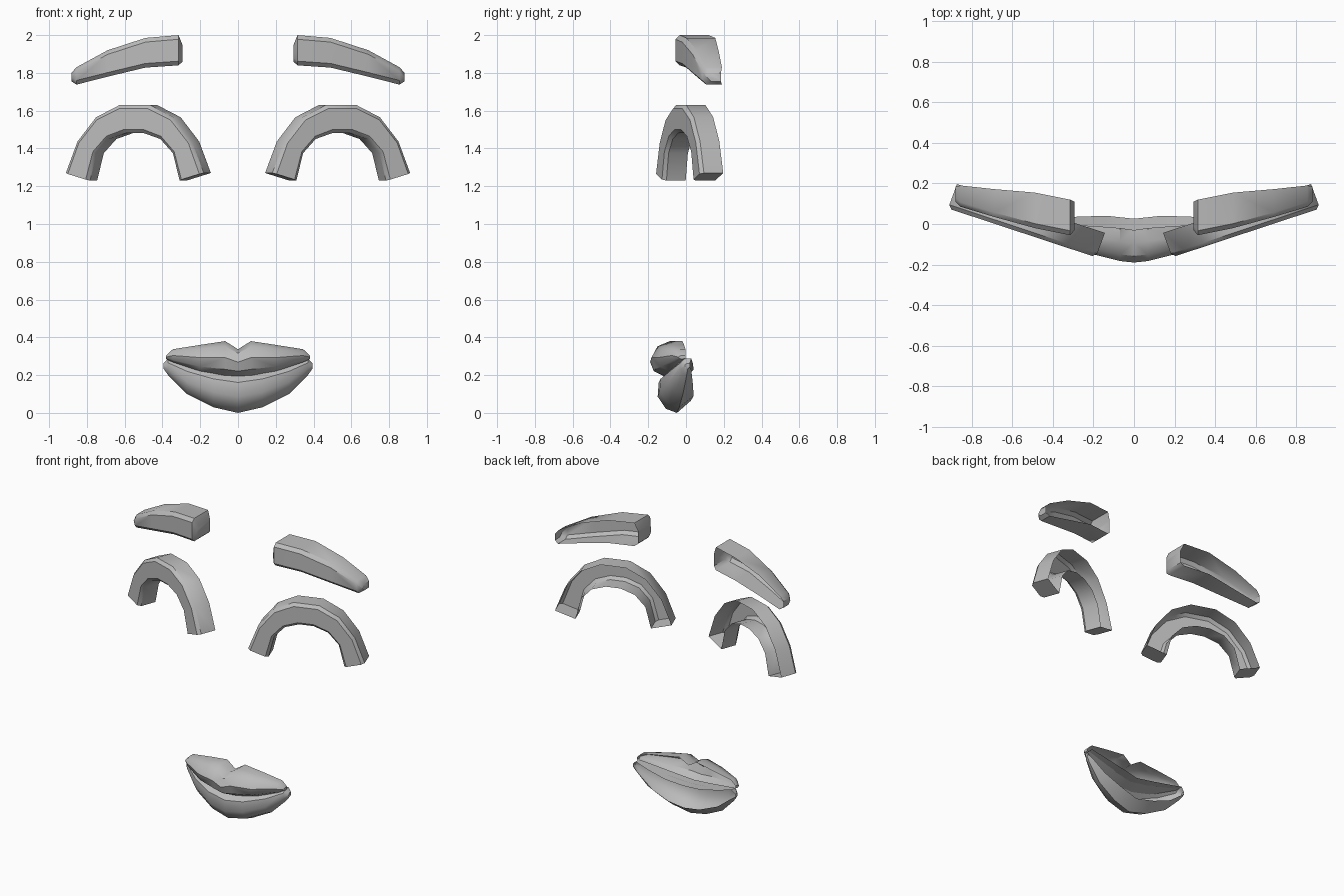
import bpy, bmesh, math

if "Cube" in bpy.data.objects:
    bpy.data.objects.remove(bpy.data.objects["Cube"])

grey = bpy.data.materials.new("plain_grey")
grey.diffuse_color = (0.5, 0.5, 0.5, 1)
grey.use_nodes = True
grey.node_tree.nodes["Principled BSDF"].inputs["Base Color"].default_value = grey.diffuse_color


def loft(name, sections):
    """Skin open sections (open at the back), cap both ends, mirror across x."""
    bm = bmesh.new()
    rows = [[bm.verts.new(p) for p in s] for s in sections]
    for a, b in zip(rows, rows[1:]):
        for i in range(len(a) - 1):
            bm.faces.new((a[i], a[i + 1], b[i + 1], b[i]))
    if sections[0][0][0] > 0.01:          # part does not touch the mirror plane
        bm.faces.new(list(reversed(rows[0])))
    bm.faces.new(rows[-1])
    bmesh.ops.recalc_face_normals(bm, faces=bm.faces[:])
    # Open shells: make sure the front faces point forward
    if sum(f.normal.y * f.calc_area() for f in bm.faces) > 0:
        bmesh.ops.reverse_faces(bm, faces=bm.faces[:])
    me = bpy.data.meshes.new(name)
    bm.to_mesh(me)
    bm.free()
    me.materials.append(grey)
    ob = bpy.data.objects.new(name, me)
    bpy.context.collection.objects.link(ob)
    bpy.ops.object.select_all(action='DESELECT')
    ob.select_set(True)
    bpy.context.view_layer.objects.active = ob
    bpy.ops.object.shade_smooth_by_angle(angle=math.radians(40))
    mod = ob.modifiers.new("mirror", 'MIRROR')
    mod.use_clip = True
    mod.merge_threshold = 0.002


# Eyebrows: x, top, bottom, front, back
brow = [(0.293, 1.945, 1.86, -0.03, 0.11), (0.315, 2.0, 1.84, -0.055, 0.12),
        (0.49, 1.985, 1.828, -0.02, 0.155), (0.69, 1.92, 1.78, 0.035, 0.172),
        (0.855, 1.83, 1.738, 0.085, 0.19), (0.882, 1.80, 1.755, 0.11, 0.185)]
c = 0.022
loft("eyebrows", [[(x, yb, zt), (x, yf + c, zt), (x, yf, zt - c),
                   (x, yf, zb + c), (x, yf + c, zb), (x, yb, zb)]
                  for x, zt, zb, yf, yb in brow])

# Eye arches: half of outer and inner edge, as (offset, z)
outer = [(0.365, 1.27), (0.303, 1.437), (0.205, 1.565), (0.08, 1.63)]
inner = [(0.237, 1.23), (0.202, 1.375), (0.135, 1.45), (0.045, 1.482)]


def arch_point(u, z, depth):
    x = 0.553 + u
    return (x - 0.37 * depth, -0.16 + 0.33 * (x - 0.2) + depth, z)


arch = []
for side in (-1, 1):
    for (uo, zo), (ui, zi) in list(zip(outer, inner))[::-side]:
        o, i = (side * uo, zo), (side * ui, zi)
        t = 0.13                          # chamfer share of the width
        oc = [o[k] + (i[k] - o[k]) * t for k in (0, 1)]
        ic = [i[k] + (o[k] - i[k]) * t for k in (0, 1)]
        arch.append([arch_point(*o, 0.12), arch_point(*o, 0.018),
                     arch_point(*oc, 0), arch_point(*ic, 0),
                     arch_point(*i, 0.018), arch_point(*i, 0.12)])
if arch[0][0][0] > arch[-1][0][0]:
    arch.reverse()
arch.sort(key=lambda s: s[0][0])
loft("eye_arches", arch)


# Lips: stations are x, bottom, top, front, back; profile is (forward, up)
def lip(name, profile, stations):
    loft(name, [[(x, yb + (yf - yb) * f, zb + (zt - zb) * u) for f, u in profile]
                for x, zb, zt, yf, yb in stations])


lip("upper_lip",
    [(0, 1), (0.4, 1), (0.8, 0.85), (1, 0.52), (0.88, 0.18), (0.55, 0), (0, 0.15)],
    [(0, 0.195, 0.337, -0.19, -0.03), (0.068, 0.198, 0.38, -0.183, -0.02),
     (0.2, 0.22, 0.36, -0.15, -0.01), (0.345, 0.268, 0.337, -0.075, -0.003),
     (0.38, 0.285, 0.305, -0.04, -0.003)])
lip("lower_lip",
    [(0, 0.3), (0.42, 0), (0.75, 0.1), (1, 0.4), (0.97, 0.75), (0.65, 1), (0, 1)],
    [(0, 0.0, 0.215, -0.15, 0.026), (0.13, 0.03, 0.23, -0.14, 0.04),
     (0.27, 0.1, 0.26, -0.09, 0.037), (0.37, 0.2, 0.287, -0.03, 0.028),
     (0.395, 0.235, 0.262, -0.005, 0.02)])
